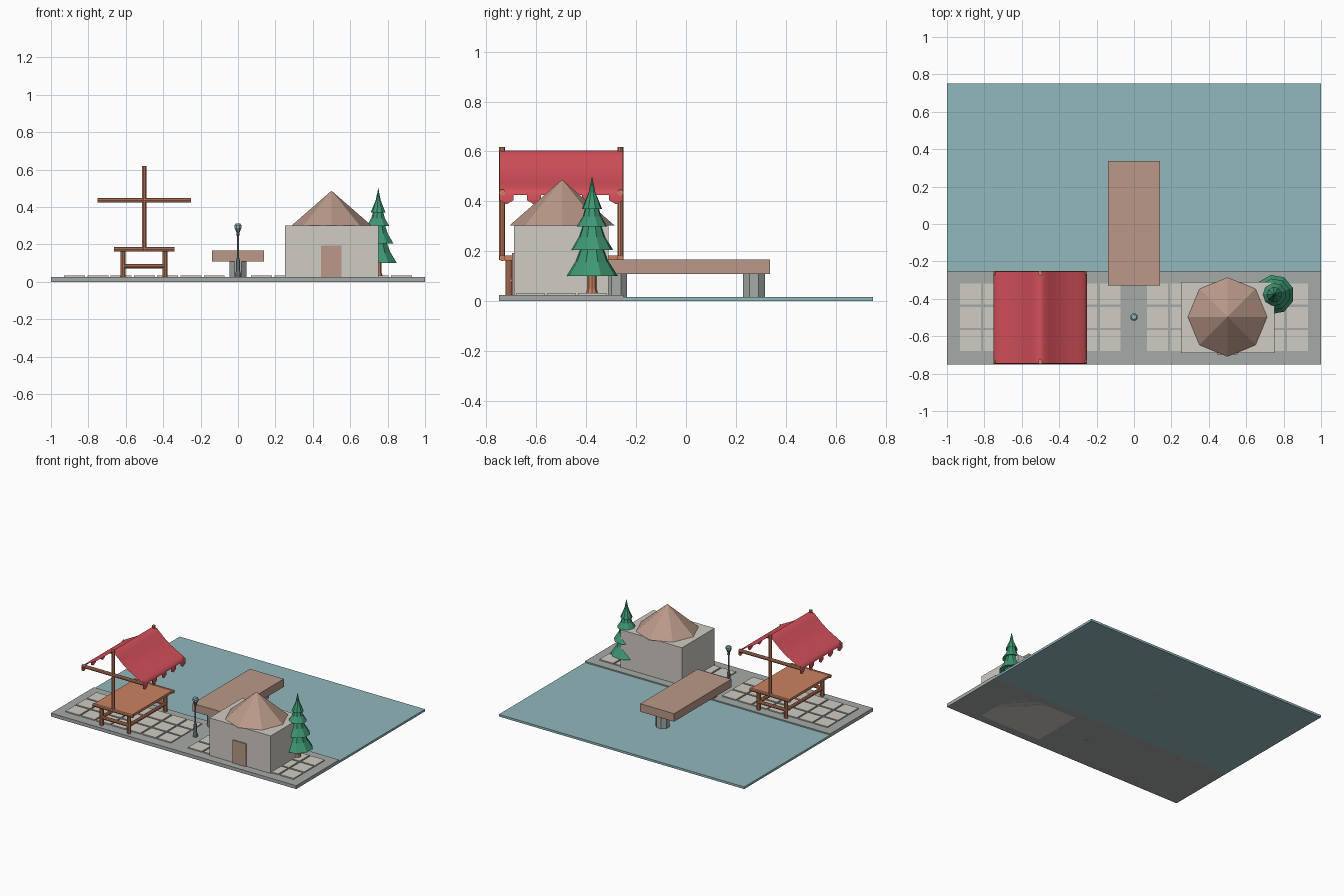
import bpy, bmesh, math
from mathutils import Matrix

if "Cube" in bpy.data.objects:
    bpy.data.objects.remove(bpy.data.objects["Cube"])


def mat(name, rgb):
    m = bpy.data.materials.new(name)
    lin = [((c / 255 + 0.055) / 1.055) ** 2.4 for c in rgb]
    m.diffuse_color = (*lin, 1)
    m.use_nodes = True
    m.node_tree.nodes["Principled BSDF"].inputs["Base Color"].default_value = m.diffuse_color
    return m


WATER = mat("water_teal", (146, 184, 190))
STONE = mat("stone_grey", (165, 171, 168))
PALE = mat("pale_stone", (208, 204, 195))
TAN = mat("tan_wood", (186, 153, 137))
WOOD = mat("orange_wood", (202, 130, 98))
RED = mat("red_cloth", (212, 80, 90))
GREEN = mat("pine_green", (62, 152, 115))
METAL = mat("lamp_metal", (128, 140, 146))


def finish(name, bm, material, smooth=False):
    me = bpy.data.meshes.new(name)
    bm.to_mesh(me)
    bm.free()
    me.materials.append(material)
    for p in me.polygons:
        p.use_smooth = smooth
    ob = bpy.data.objects.new(name, me)
    bpy.context.collection.objects.link(ob)
    return ob


def box(name, lo, hi, material, bm=None):
    own = bm is None
    bm = bm or bmesh.new()
    size = [h - l for l, h in zip(lo, hi)]
    mid = [(h + l) / 2 for l, h in zip(lo, hi)]
    bmesh.ops.create_cube(bm, size=1, matrix=Matrix.Translation(mid) @ Matrix.Diagonal((*size, 1)))
    return finish(name, bm, material) if own else None


def lathe(name, x, y, profile, sides, material, phase=0.0, smooth=False):
    # profile is (radius, z) from bottom to top, ends are capped
    bm = bmesh.new()
    rings = []
    for r, z in profile:
        if r == 0:
            rings.append([bm.verts.new((x, y, z))])
            continue
        rings.append([bm.verts.new((x + r * math.cos(phase + 2 * math.pi * i / sides),
                                    y + r * math.sin(phase + 2 * math.pi * i / sides), z))
                      for i in range(sides)])
    for a, b in zip(rings, rings[1:]):
        for i in range(sides):
            j = (i + 1) % sides
            if len(b) == 1:
                bm.faces.new((a[i], a[j], b[0]))
            else:
                bm.faces.new((a[i], a[j], b[j], b[i]))
    if len(rings[0]) > 1:
        bm.faces.new(rings[0][::-1])
    if len(rings[-1]) > 1:
        bm.faces.new(rings[-1])
    return finish(name, bm, material, smooth)


def rod(name, a, b, r, material, sides=10):
    # round bar lying along x or y
    ob = lathe(name, 0, 0, [(r, 0), (r, math.dist(a, b))], sides, material, math.pi / sides)
    rot = Matrix.Rotation(math.pi / 2, 4, 'Y') if abs(a[0] - b[0]) > 1e-6 else Matrix.Rotation(-math.pi / 2, 4, 'X')
    ob.data.transform(Matrix.Translation(a) @ rot)
    return ob


# ground: quay and water
box("quay", (-1, -0.75, 0), (1, -0.25, 0.025), STONE)
box("water", (-1, -0.25, 0), (1, 0.75, 0.016), WATER)

# paving tiles, two groups of 7 x 3
bm = bmesh.new()
for x0 in (-0.93, 0.07):
    for i in range(7):
        for j in range(3):
            x, y = x0 + i * 0.1245, -0.68 + j * 0.1245
            box("", (x, y, 0.02), (x + 0.112, y + 0.112, 0.033), PALE, bm)
finish("paving_tiles", bm, PALE)

# house
box("house_walls", (0.25, -0.69, 0), (0.75, -0.31, 0.302), PALE)
box("house_door", (0.443, -0.698, 0.025), (0.553, -0.689, 0.193), TAN)
lathe("house_roof", 0.5, -0.497, [(0.212, 0.302), (0, 0.487)], 8, TAN)

# pier
box("pier_deck", (-0.138, -0.33, 0.108), (0.138, 0.336, 0.167), TAN)
for k, y in enumerate((-0.28, 0.272)):
    lathe(f"pier_post_{k}", 0, y, [(0.048, 0), (0.048, 0.11)], 8, STONE, math.pi / 8)

# street lamp
lathe("lamp_post", 0, -0.497, [(0.018, 0), (0.017, 0.045), (0.013, 0.055), (0.012, 0.11), (0.006, 0.13),
                               (0.006, 0.245), (0.011, 0.25), (0.008, 0.26), (0.02, 0.288)], 8, METAL, math.pi / 8)
lathe("lamp_head", 0, -0.497, [(0.02, 0.288), (0.021, 0.302), (0.014, 0.311)], 8, WATER, math.pi / 8)

# pine tree: trunk and one stepped crown
TX, TY = 0.75, -0.377
lathe("tree_trunk", TX, TY, [(0.026, 0.02), (0.018, 0.05), (0.018, 0.12)], 8, WOOD)
crown = [(0.02, 0.115)]
for r, z, r_top, z_top in ((0.106, 0.1, 0.046, 0.215), (0.086, 0.205, 0.036, 0.31),
                           (0.063, 0.298, 0.026, 0.38), (0.041, 0.37, 0, 0.503)):
    crown += [(r, z), ((r + r_top) / 2 - 0.007, (z + z_top) / 2), (r_top, z_top)]
lathe("tree_crown", TX, TY, crown, 9, GREEN, math.pi / 9)

# market stall: table
SX, SY = -0.502, -0.5
box("table_top", (SX - 0.155, -0.74, 0.163), (SX + 0.155, -0.26, 0.182), WOOD)
for s, tag in ((-1, "front"), (1, "back")):
    y = SY + s * 0.237
    rod(f"table_rim_{tag}", (SX - 0.162, y, 0.173), (SX + 0.162, y, 0.173), 0.0125, WOOD)
    yl = SY + s * 0.21
    rod(f"table_stretcher_{tag}", (SX - 0.11, yl, 0.083), (SX + 0.11, yl, 0.083), 0.0125, WOOD)
    for t, side in ((-1, "left"), (1, "right")):
        lathe(f"table_leg_{tag}_{side}", SX + t * 0.112, yl, [(0.0135, 0.0), (0.0135, 0.165)], 10, WOOD)
    # canopy pole and crossbar
    lathe(f"canopy_pole_{tag}", SX, y, [(0.0125, 0.165), (0.0125, 0.618)], 10, WOOD)
    rod(f"canopy_crossbar_{tag}", (SX - 0.25, y, 0.435), (SX + 0.25, y, 0.435), 0.0125, WOOD)
for t, side in ((-1, "left"), (1, "right")):
    x = SX + t * 0.112
    rod(f"table_stretcher_{side}", (x, SY - 0.21, 0.083), (x, SY + 0.21, 0.083), 0.0125, WOOD)

# canopy cloth: thin sagging sheet with nine strips, every other one ending in a tooth
half = [(0, 0.604), (0.02, 0.598), (0.045, 0.575), (0.085, 0.54), (0.125, 0.51),
        (0.165, 0.487), (0.205, 0.466), (0.235, 0.45), (0.247, 0.438), (0.25, 0.425)]
prof = [(-x, z) for x, z in half[:0:-1]] + half
Y0, W = -0.747, 0.494 / 9
bm = bmesh.new()
grid = [[bm.verts.new((SX + x, Y0 + k * W, z)) for x, z in prof] for k in range(10)]
for k in range(9):
    for i in range(len(prof) - 1):
        bm.faces.new((grid[k][i], grid[k][i + 1], grid[k + 1][i + 1], grid[k + 1][i]))
    if k % 2 == 0:
        for i, x in ((0, -0.25), (-1, 0.25)):
            tooth = [bm.verts.new((SX + x, Y0 + (k + f) * W, z))
                     for f, z in ((1, 0.404), (0.5, 0.388), (0, 0.404))]
            f = bm.faces.new([grid[k][i], grid[k + 1][i]] + tooth)
bmesh.ops.recalc_face_normals(bm, faces=bm.faces)
bm.faces.ensure_lookup_table()
if sum(f.normal.z for f in bm.faces) < 0:
    bmesh.ops.reverse_faces(bm, faces=bm.faces)
finish("canopy_cloth", bm, RED, True)
